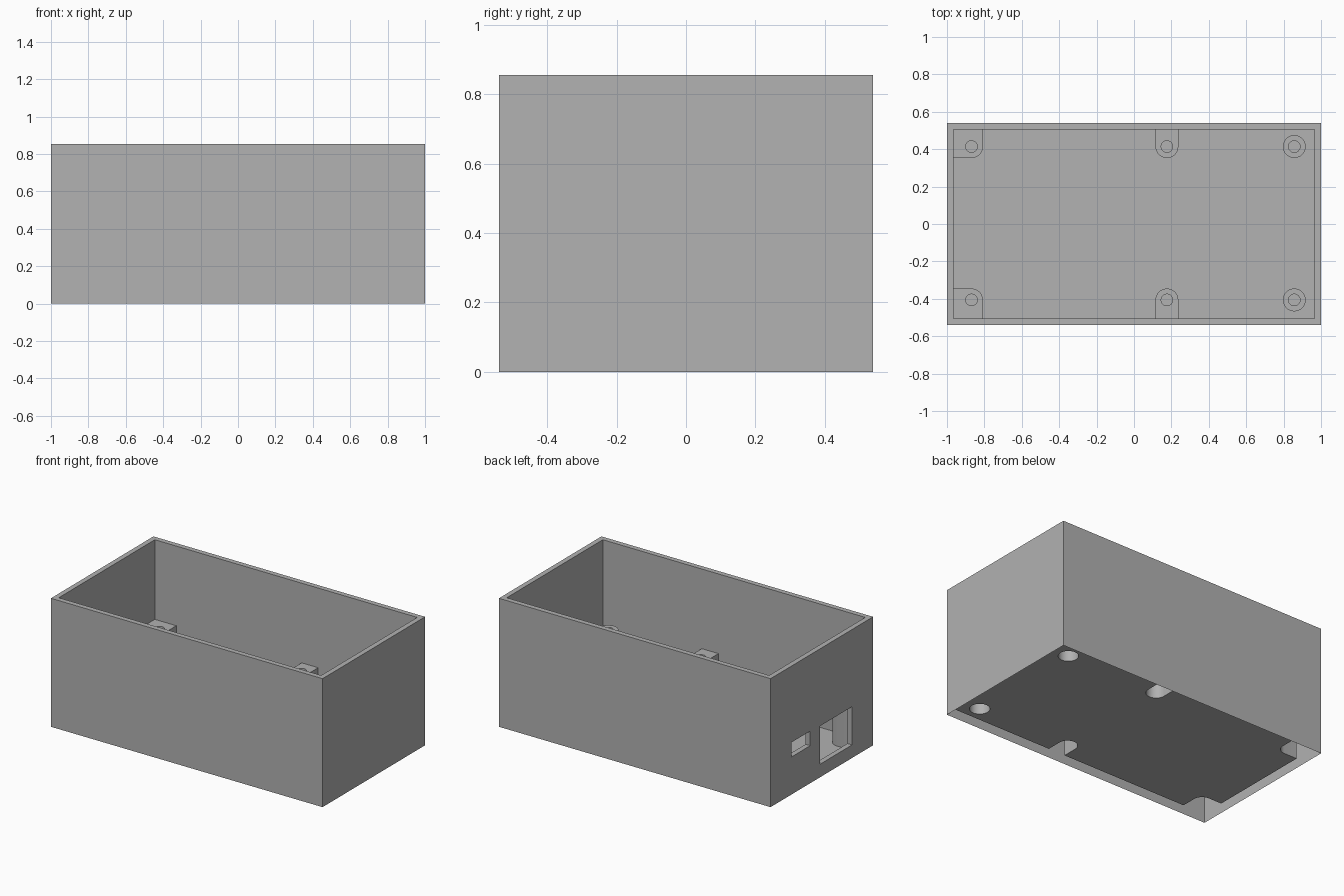
import bpy
import bmesh
import math

if "Cube" in bpy.data.objects:
    bpy.data.objects.remove(bpy.data.objects["Cube"], do_unlink=True)

# Overall sizes
HALF_X, HALF_Y, HEIGHT = 1.0, 0.539, 0.855
WALL = 0.034
BOSS_TOP, BOSS_R, HOLE_R, HOLE_BOTTOM = 0.325, 0.061, 0.031, 0.12
CORNER_X, MIDDLE_X, ROUND_X = -0.869, 0.176, 0.857
ROWS = ((1, 0.414), (-1, -0.406))
STEPS = 40


def prism(bm, outline, z0, z1):
    """Closed prism over a flat outline."""
    low = [bm.verts.new((x, y, z0)) for x, y in outline]
    high = [bm.verts.new((x, y, z1)) for x, y in outline]
    bm.faces.new(low)
    bm.faces.new(high)
    for i in range(len(low)):
        j = (i + 1) % len(low)
        bm.faces.new((low[i], low[j], high[j], high[i]))


def box(bm, x0, x1, y0, y1, z0, z1):
    prism(bm, [(x0, y0), (x1, y0), (x1, y1), (x0, y1)], z0, z1)


def arc(cx, cy, r, start, end, side=1):
    """Arc points in degrees; side = -1 mirrors it in y."""
    count = round(STEPS * (end - start) / 360)
    angles = [math.radians(start + (end - start) * i / count) for i in range(count + 1)]
    points = [(cx + r * math.cos(a), cy + side * r * math.sin(a)) for a in angles]
    return points[:-1] if end - start == 360 else points


def make_object(name, bm):
    bmesh.ops.recalc_face_normals(bm, faces=bm.faces)
    mesh = bpy.data.meshes.new(name)
    bm.to_mesh(mesh)
    bm.free()
    obj = bpy.data.objects.new(name, mesh)
    bpy.context.collection.objects.link(obj)
    return obj


# Outer block
bm = bmesh.new()
box(bm, -HALF_X, HALF_X, -HALF_Y, HALF_Y, 0, HEIGHT)
case = make_object("enclosure", bm)

# Inner space
bm = bmesh.new()
ix, iy = HALF_X - WALL, HALF_Y - WALL
box(bm, -ix, ix, -iy, iy, WALL, HEIGHT + 0.2)
cavity = make_object("cavity_cutter", bm)

# Screw bosses: corner, wall and free-standing ones in each row
bm = bmesh.new()
base = WALL / 2
for side, y in ROWS:
    wx, wy = -HALF_X + WALL / 2, side * (HALF_Y - WALL / 2)
    corner = arc(CORNER_X, y, BOSS_R, 270, 360, side)
    corner += [(CORNER_X + BOSS_R, wy), (wx, wy), (wx, y - side * BOSS_R)]
    middle = arc(MIDDLE_X, y, BOSS_R, 180, 360, side)
    middle += [(MIDDLE_X + BOSS_R, wy), (MIDDLE_X - BOSS_R, wy)]
    for outline in (corner, middle, arc(ROUND_X, y, BOSS_R, 0, 360)):
        prism(bm, outline, base, BOSS_TOP)
bosses = make_object("bosses", bm)

# Screw holes
bm = bmesh.new()
for side, y in ROWS:
    for x in (CORNER_X, MIDDLE_X, ROUND_X):
        prism(bm, arc(x, y, HOLE_R, 0, 360), HOLE_BOTTOM, BOSS_TOP + 0.1)
holes = make_object("hole_cutter", bm)

# Two connector openings in the end wall
bm = bmesh.new()
out, inn = -HALF_X - 0.1, -HALF_X + WALL + 0.02
box(bm, out, inn, 0.122, 0.318, 0.25, 0.347)
box(bm, out, inn, -0.318, 0.021, 0.087, 0.341)
openings = make_object("opening_cutter", bm)

# Combine the parts
steps = ((cavity, 'DIFFERENCE'), (bosses, 'UNION'), (holes, 'DIFFERENCE'), (openings, 'DIFFERENCE'))
for helper, operation in steps:
    helper.hide_render = True
    mod = case.modifiers.new(helper.name, 'BOOLEAN')
    mod.operation = operation
    mod.solver = 'EXACT'
    mod.object = helper
bpy.context.view_layer.update()
graph = bpy.context.evaluated_depsgraph_get()
result = bpy.data.meshes.new_from_object(case.evaluated_get(graph))
case.modifiers.clear()
case.data = result
for helper, operation in steps:
    bpy.data.objects.remove(helper, do_unlink=True)

# Open underside and hollow bosses: no face at ground level or inside the floor
bm = bmesh.new()
bm.from_mesh(case.data)
under = [f for f in bm.faces if all(v.co.z < 0.001 for v in f.verts)]
bmesh.ops.delete(bm, geom=under, context='FACES')
bm.to_mesh(case.data)
bm.free()

# Material
grey = bpy.data.materials.new("plain_grey")
grey.use_nodes = True
colour = (0.445, 0.445, 0.445, 1)
grey.diffuse_color = colour
grey.node_tree.nodes["Principled BSDF"].inputs["Base Color"].default_value = colour
case.data.materials.clear()
case.data.materials.append(grey)

bpy.ops.object.select_all(action='DESELECT')
case.select_set(True)
bpy.context.view_layer.objects.active = case
bpy.ops.object.shade_smooth_by_angle(angle=math.radians(30))
